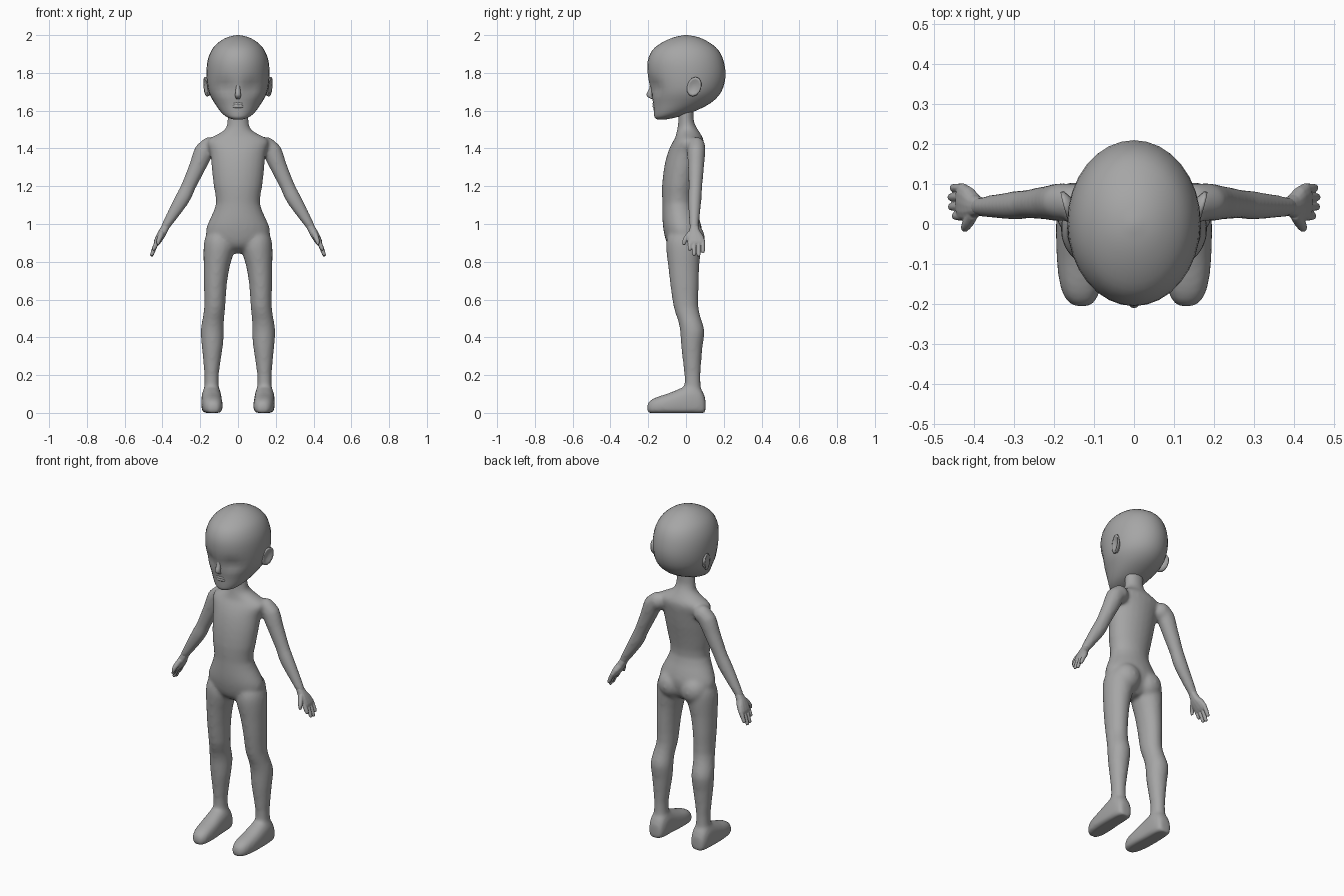
import bpy, bmesh, math
from mathutils import Vector, Matrix

X, Y, Z = Vector((1, 0, 0)), Vector((0, 1, 0)), Vector((0, 0, 1))
skin = bpy.data.materials.new("dark_grey")
skin.diffuse_color = (.38, .38, .38, 1)


def smooth_rings(rings, steps):
    """Catmull-Rom interpolation between the key rings."""
    out = []
    for i in range(len(rings) - 1):
        a, b = rings[max(i - 1, 0)], rings[i]
        c, d = rings[i + 1], rings[min(i + 2, len(rings) - 1)]
        for k in range(steps):
            t = k / steps
            out.append([0.5 * (2 * q + (r - p) * t + (2 * p - 5 * q + 4 * r - s) * t * t
                               + (3 * q - p - 3 * r + s) * t ** 3)
                        for p, q, r, s in zip(a, b, c, d)])
    return out + [list(rings[-1])]


def loft(bm, rings, u, v, n=16, steps=2, side=1, power=2.0, floor=False):
    """Skin rings of (x, y, z, radius_u, radius_v); side=-1 mirrors in x."""
    loops = []
    for cx, cy, cz, ru, rv in smooth_rings(rings, steps):
        loop = []
        for k in range(n):
            a = 2 * math.pi * k / n
            c, s = math.cos(a), math.sin(a)
            c = math.copysign(abs(c) ** (2 / power), c)
            s = math.copysign(abs(s) ** (2 / power), s)
            p = Vector((cx, cy, cz)) + u * ru * c + v * rv * s
            if floor:
                p.z = max(p.z, 0)
            loop.append(bm.verts.new((p.x * side, p.y, p.z)))
        loops.append(loop)
    for a, b in zip(loops, loops[1:]):
        for k in range(n):
            j = (k + 1) % n
            bm.faces.new((a[k], a[j], b[j], b[k]))
    bm.faces.new(loops[0])
    bm.faces.new(loops[-1])


def ball(bm, centre, scale, side=1):
    m = Matrix.Translation((centre[0] * side, centre[1], centre[2])) @ Matrix.Diagonal((*scale, 1))
    bmesh.ops.create_uvsphere(bm, u_segments=16, v_segments=10, radius=1, matrix=m)


def finish(bm, name):
    bmesh.ops.recalc_face_normals(bm, faces=bm.faces)
    for f in bm.faces:
        f.smooth = True
    me = bpy.data.meshes.new(name)
    bm.to_mesh(me)
    bm.free()
    me.materials.append(skin)
    ob = bpy.data.objects.new(name, me)
    bpy.context.collection.objects.link(ob)
    return ob


def fuse(ob, voxel, rounds):
    """Merge overlapping volumes into one soft skin."""
    mod = ob.modifiers.new("fuse", 'REMESH')
    mod.mode, mod.voxel_size, mod.use_smooth_shade = 'VOXEL', voxel, True
    mod = ob.modifiers.new("soften", 'SMOOTH')
    mod.factor, mod.iterations = .5, rounds


def section(z, front, back, half):
    return (0, (front + back) / 2, z, half, (back - front) / 2)


# Body: torso, neck, arms, legs and feet fused into one skin
bm = bmesh.new()
loft(bm, [section(*r) for r in [
    (.845, -.04, .03, .03), (.875, -.085, .06, .10), (.91, -.106, .075, .158),
    (.97, -.12, .085, .171), (1.03, -.125, .07, .147), (1.11, -.125, .045, .116),
    (1.20, -.127, .055, .129), (1.30, -.116, .075, .14), (1.38, -.096, .088, .148),
    (1.43, -.073, .094, .165), (1.455, -.058, .09, .15), (1.477, -.052, .078, .105),
    (1.505, -.046, .06, .066), (1.55, -.041, .041, .056), (1.65, -.041, .041, .056)]],
     X, Y, 24)
arm_u = Vector((.907, 0, .42))
for s in (1, -1):
    # Leg and buttock
    loft(bm, [(.09, -.01, .99, .05, .06), (.098, -.012, .93, .076, .088),
              (.1, -.013, .87, .083, .093), (.112, -.012, .78, .07, .083),
              (.12, -.008, .68, .061, .076), (.123, 0, .56, .056, .066),
              (.132, .02, .49, .058, .063), (.136, .034, .43, .062, .065),
              (.136, .031, .35, .056, .057), (.14, .034, .20, .038, .043),
              (.14, .035, .13, .04, .045), (.14, .035, .06, .04, .045)], X, Y, 20, side=s)
    ball(bm, (.074, .022, .925), (.082, .079, .085), s)
    # Shoulder and arm
    ball(bm, (.15, .055, 1.41), (.052, .048, .052), s)
    loft(bm, [(.145, .055, 1.435, .036, .042), (.178, .055, 1.39, .052, .048),
              (.212, .053, 1.31, .046, .044), (.262, .05, 1.20, .039, .037),
              (.285, .047, 1.15, .041, .037), (.32, .045, 1.09, .037, .034),
              (.385, .043, .985, .024, .025), (.393, .043, .965, .021, .024)],
         arm_u, Y, 16, side=s)
    # Foot with a flat sole
    loft(bm, [(x, y, top * .4, half, top * .6) for y, top, x, half in [
        (.103, .075, .14, .03), (.085, .12, .14, .046), (.04, .155, .14, .053),
        (-.02, .135, .14, .055), (-.09, .105, .137, .056), (-.15, .086, .134, .052),
        (-.187, .068, .132, .04), (-.206, .045, .13, .022)]],
         X, Z, 20, 2, s, 2.4, True)
fuse(finish(bm, "body"), .009, 14)

# Head with eye hollows
bm = bmesh.new()
loft(bm, [section(*r) for r in [
    (1.553, -.152, -.11, .022), (1.565, -.166, -.05, .056), (1.59, -.17, .03, .088),
    (1.64, -.174, .13, .124), (1.70, -.187, .187, .155), (1.78, -.201, .209, .166),
    (1.86, -.203, .2, .162), (1.92, -.178, .172, .14), (1.96, -.128, .125, .105),
    (1.988, -.065, .068, .058), (2.0, -.008, .008, .008)]], X, Y, 32, 3)
for v in bm.verts:
    if v.co.y < 0:
        dx, dz = (abs(v.co.x) - .07) / .045, (v.co.z - 1.725) / .04
        v.co.y += .022 * math.exp(-dx * dx - dz * dz)
finish(bm, "head")

# Nose and lips
bm = bmesh.new()
loft(bm, [(0, -.178, 1.765, .012, .012), (0, -.18, 1.72, .012, .013),
          (0, -.193, 1.685, .015, .017), (0, -.184, 1.668, .013, .012),
          (0, -.17, 1.66, .008, .006)], X, Y, 12)
finish(bm, "nose")
bm = bmesh.new()
for z in (1.636, 1.622):
    ball(bm, (0, -.162, z), (.034, .016, .010))
fuse(finish(bm, "lips"), .003, 6)

ear_u, ear_v = Vector((.25, .97, 0)), Vector((.08, .15, .98))
for s, label in ((1, "left"), (-1, "right")):
    # Ear with a shallow bowl
    bm = bmesh.new()
    loft(bm, [(.145, .035, 1.72, .028, .036), (.165, .043, 1.727, .04, .053),
              (.173, .043, 1.727, .038, .051), (.170, .043, 1.727, .028, .038),
              (.163, .043, 1.727, .015, .02)], ear_u, ear_v, 12, 1, s)
    finish(bm, label + "_ear")

    # Hand, four fingers and thumb fused together
    bm = bmesh.new()
    loft(bm, [(.375, .043, 1.0, .019, .02), (.396, .045, .962, .022, .028),
              (.411, .05, .935, .022, .042), (.428, .055, .905, .018, .046),
              (.435, .055, .89, .012, .044)], arm_u, Y, 14, side=s, power=2.4)
    for y, tx, tz in ((.02, .449, .86), (.043, .458, .833), (.067, .459, .829), (.09, .454, .848)):
        loft(bm, [(.424, y, .912, .0125, .0115), (.438, y, .885, .0125, .0112),
                  (tx - .003, y, tz + .008, .010, .010), (tx, y, tz, .006, .006)],
             arm_u, Y, 8, side=s)
    loft(bm, [(.40, .03, .96, .015, .019), (.411, .008, .935, .015, .016),
              (.421, -.007, .91, .012, .013), (.424, -.011, .89, .007, .007)],
         arm_u, Y, 10, side=s)
    fuse(finish(bm, label + "_hand"), .003, 4)
